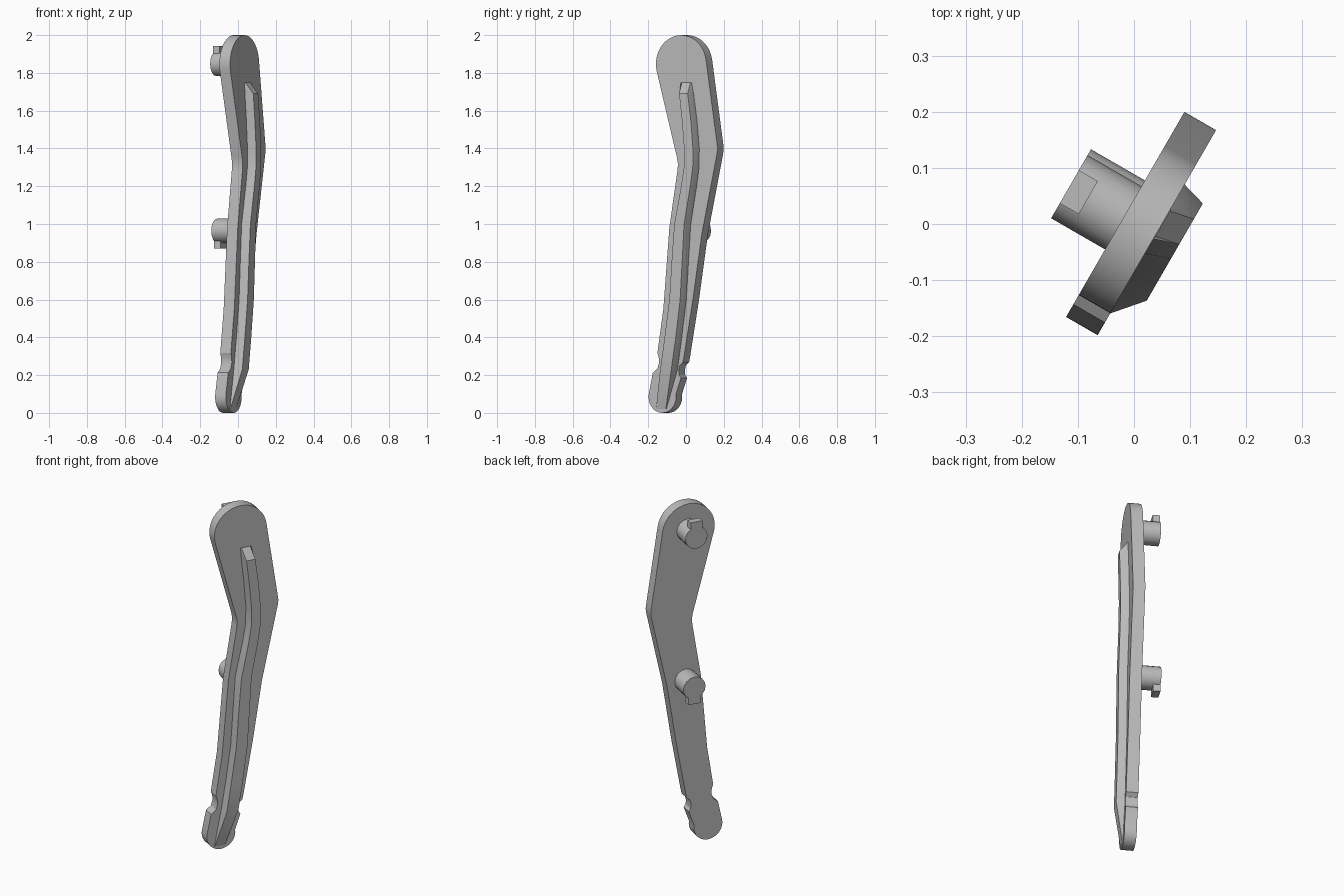
import bpy
import bmesh
import math
from mathutils import Matrix

cube = bpy.data.objects.get("Cube")
if cube:
    bpy.data.objects.remove(cube, do_unlink=True)

grey = bpy.data.materials.new("plain_grey")
grey.use_nodes = True
grey.diffuse_color = (0.5, 0.5, 0.5, 1)
grey.node_tree.nodes["Principled BSDF"].inputs["Base Color"].default_value = (0.5, 0.5, 0.5, 1)

# Local frame: x along the plate width, y up, z out of the ribbed face
turn = math.radians(60)
c, s = math.cos(turn), math.sin(turn)
FRAME = Matrix(((c, 0, s, 0), (s, 0, -c, 0), (0, 1, 0, 0), (0, 0, 0, 1)))
BACK, FACE, RIB_TOP, PEG_END = -0.022, 0.043, 0.087, -0.133


def finish(name, bm):
    bmesh.ops.recalc_face_normals(bm, faces=bm.faces)
    mesh = bpy.data.meshes.new(name)
    bm.to_mesh(mesh)
    bm.free()
    mesh.materials.append(grey)
    obj = bpy.data.objects.new(name, mesh)
    bpy.context.collection.objects.link(obj)
    obj.matrix_world = FRAME
    bpy.ops.object.select_all(action='DESELECT')
    obj.select_set(True)
    bpy.context.view_layer.objects.active = obj
    bpy.ops.object.shade_smooth_by_angle(angle=math.radians(28))
    return obj


def extrude(bm, outline, low, high):
    face = bm.faces.new([bm.verts.new((x, y, low)) for x, y in outline])
    out = bmesh.ops.extrude_face_region(bm, geom=[face])
    verts = [g for g in out["geom"] if isinstance(g, bmesh.types.BMVert)]
    bmesh.ops.translate(bm, verts=verts, vec=(0, 0, high - low))


def arc(cx, cy, r, start, end, steps):
    angles = [math.radians(start + (end - start) * i / steps) for i in range(steps + 1)]
    return [(cx + r * math.cos(a), cy + r * math.sin(a)) for a in angles]


# Bent lever plate with round ends and a notch on each edge
right_edge = [(0.012, 0.295), (0.067, 0.6), (0.121, 0.944), (0.214, 1.37), (0.218, 1.40), (0.214, 1.43)]
right_notch = [(-0.006, 0.185), (-0.017, 0.2), (-0.02, 0.225), (-0.014, 0.25), (0.006, 0.268)]
left_edge = [(-0.03, 1.35), (-0.024, 1.315), (-0.028, 1.28), (-0.077, 0.98), (-0.114, 0.546), (-0.15, 0.318)]
left_notch = [(-0.142, 0.295), (-0.14, 0.265), (-0.15, 0.235), (-0.178, 0.213)]
outline = (arc(-0.12, 0.084, 0.084, 170, 370, 18) + right_notch + right_edge
           + arc(-0.005, 1.846, 0.154, 8, 192, 20) + left_edge + left_notch)
bm = bmesh.new()
extrude(bm, outline, BACK, FACE)
finish("lever_plate", bm)

# Raised rib: (height, centre, base half width, top half width, top level)
sections = [
    (1.75, 0.026, 0.032, 0.026, FACE),
    (1.69, 0.035, 0.036, 0.026, RIB_TOP),
    (1.55, 0.053, 0.039, 0.027, RIB_TOP),
    (1.40, 0.066, 0.040, 0.027, RIB_TOP),
    (1.30, 0.065, 0.040, 0.027, RIB_TOP),
    (1.20, 0.049, 0.041, 0.028, RIB_TOP),
    (1.00, 0.009, 0.045, 0.030, RIB_TOP),
    (0.80, -0.005, 0.045, 0.032, RIB_TOP),
    (0.60, -0.018, 0.045, 0.033, RIB_TOP),
    (0.40, -0.046, 0.045, 0.034, RIB_TOP),
    (0.23, -0.073, 0.046, 0.034, RIB_TOP),
    (0.02, -0.128, 0.032, 0.030, FACE),
]
bm = bmesh.new()
rings = []
for h, mid, base, top, level in sections:
    ring = [(-base, FACE - 0.01), (-base, FACE), (-top, level + 0.001),
            (top, level + 0.001), (base, FACE), (base, FACE - 0.01)]
    rings.append([bm.verts.new((mid + x, h, z)) for x, z in ring])
for a, b in zip(rings, rings[1:]):
    for i in range(len(a)):
        j = (i + 1) % len(a)
        bm.faces.new((a[i], a[j], b[j], b[i]))
bm.faces.new(rings[0])
bm.faces.new(rings[-1])
finish("raised_rib", bm)


# Pegs on the back, each with a locking key near its end
def peg(name, x, y, side):
    bm = bmesh.new()
    extrude(bm, arc(x, y, 0.065, 0, 337.5, 15), PEG_END, BACK + 0.01)
    finish(name, bm)
    bm = bmesh.new()
    near, far = y + side * 0.03, y + side * 0.094
    extrude(bm, [(x - 0.034, near), (x + 0.034, near), (x + 0.034, far), (x - 0.034, far)],
            PEG_END, -0.094)
    finish(name + "_key", bm)


peg("upper_peg", 0.0, 1.848, 1)
peg("lower_peg", 0.012, 0.964, -1)
